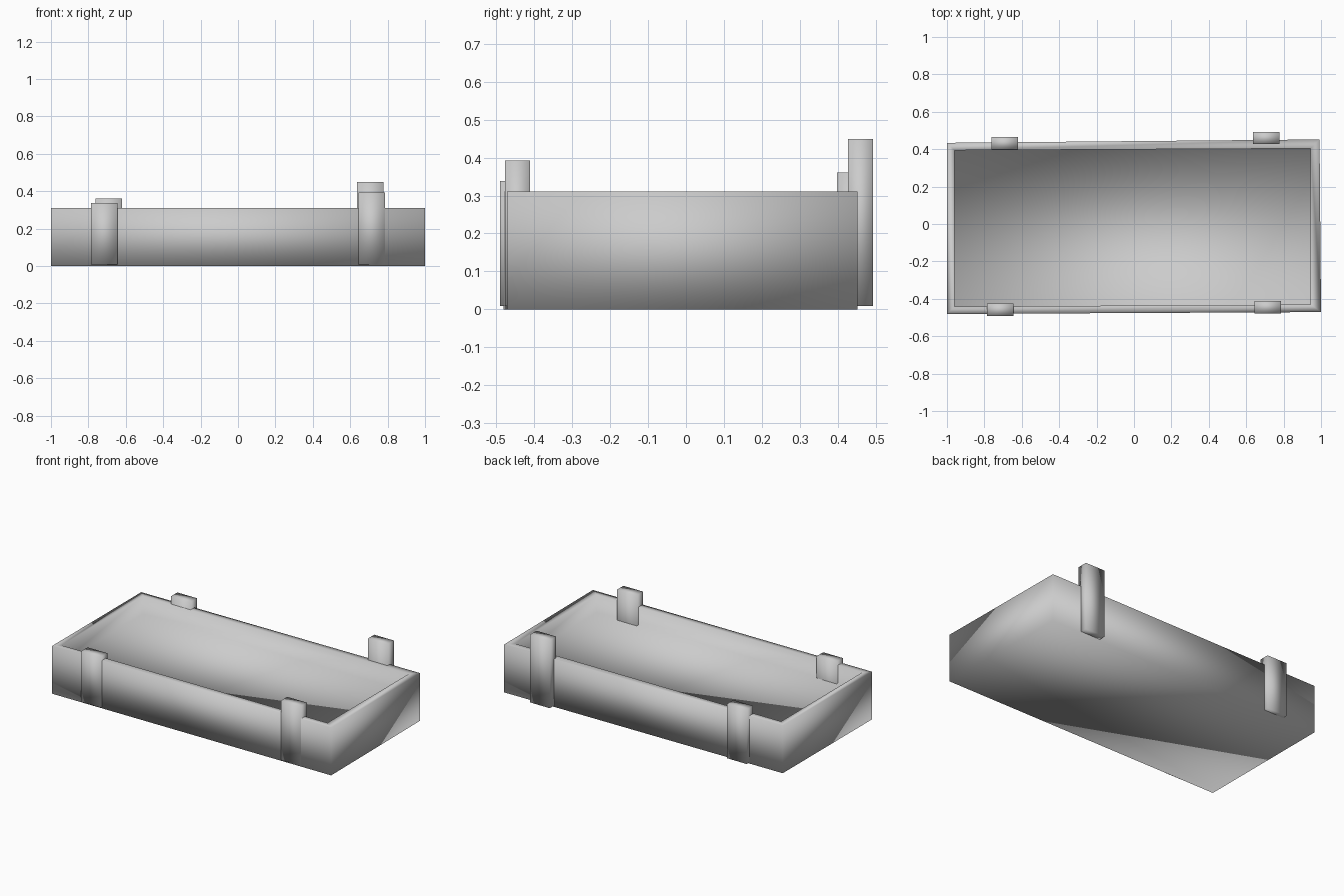
import bpy
import bmesh
from mathutils import Matrix, Vector

default = bpy.data.objects.get("Cube")
if default:
    bpy.data.objects.remove(default, do_unlink=True)

# One plain grey for every part
GREY = (0.6, 0.6, 0.6, 1)
grey = bpy.data.materials.new("plain grey")
grey.use_nodes = True
grey.diffuse_color = GREY
grey.node_tree.nodes["Principled BSDF"].inputs["Base Color"].default_value = GREY


def add_object(name, bm):
    """Turn a bmesh into a fully smooth-shaded grey object."""
    bmesh.ops.recalc_face_normals(bm, faces=bm.faces)
    mesh = bpy.data.meshes.new(name)
    bm.to_mesh(mesh)
    bm.free()
    mesh.materials.append(grey)
    mesh.shade_smooth()
    obj = bpy.data.objects.new(name, mesh)
    bpy.context.collection.objects.link(obj)
    return obj


# Tray: slightly skewed outline, lofted from the base over the rim to the floor
HEIGHT, FLOOR = 0.311, 0.195
outer = [(-1, -0.481), (1, -0.471), (0.992, 0.452), (-1, 0.434)]
inner = [(-0.96, -0.442), (0.945, -0.43), (0.945, 0.404), (-0.96, 0.394)]

bm = bmesh.new()
levels = [(outer, 0), (outer, HEIGHT), (inner, HEIGHT), (inner, FLOOR)]
rings = [[bm.verts.new((x, y, z)) for x, y in outline] for outline, z in levels]
for low, high in zip(rings, rings[1:]):
    for i in range(4):
        j = (i + 1) % 4
        bm.faces.new((low[i], low[j], high[j], high[i]))
bm.faces.new(rings[0])
bm.faces.new(rings[-1])
add_object("tray", bm)


# Posts: upright blocks set into the long walls, each with its own height
def add_post(name, x, y, top, width=0.142, depth=0.066, bottom=0.008):
    bm = bmesh.new()
    size = Vector((width, depth, top - bottom))
    centre = Vector((x, y, (top + bottom) / 2))
    bmesh.ops.create_cube(bm, size=1, matrix=Matrix.LocRotScale(centre, None, size))
    add_object(name, bm)


add_post("front_right_post", -0.714, -0.458, 0.338)
add_post("front_left_post", 0.714, -0.445, 0.393)
add_post("back_right_post", -0.691, 0.432, 0.361)
add_post("back_left_post", 0.706, 0.46, 0.449)
